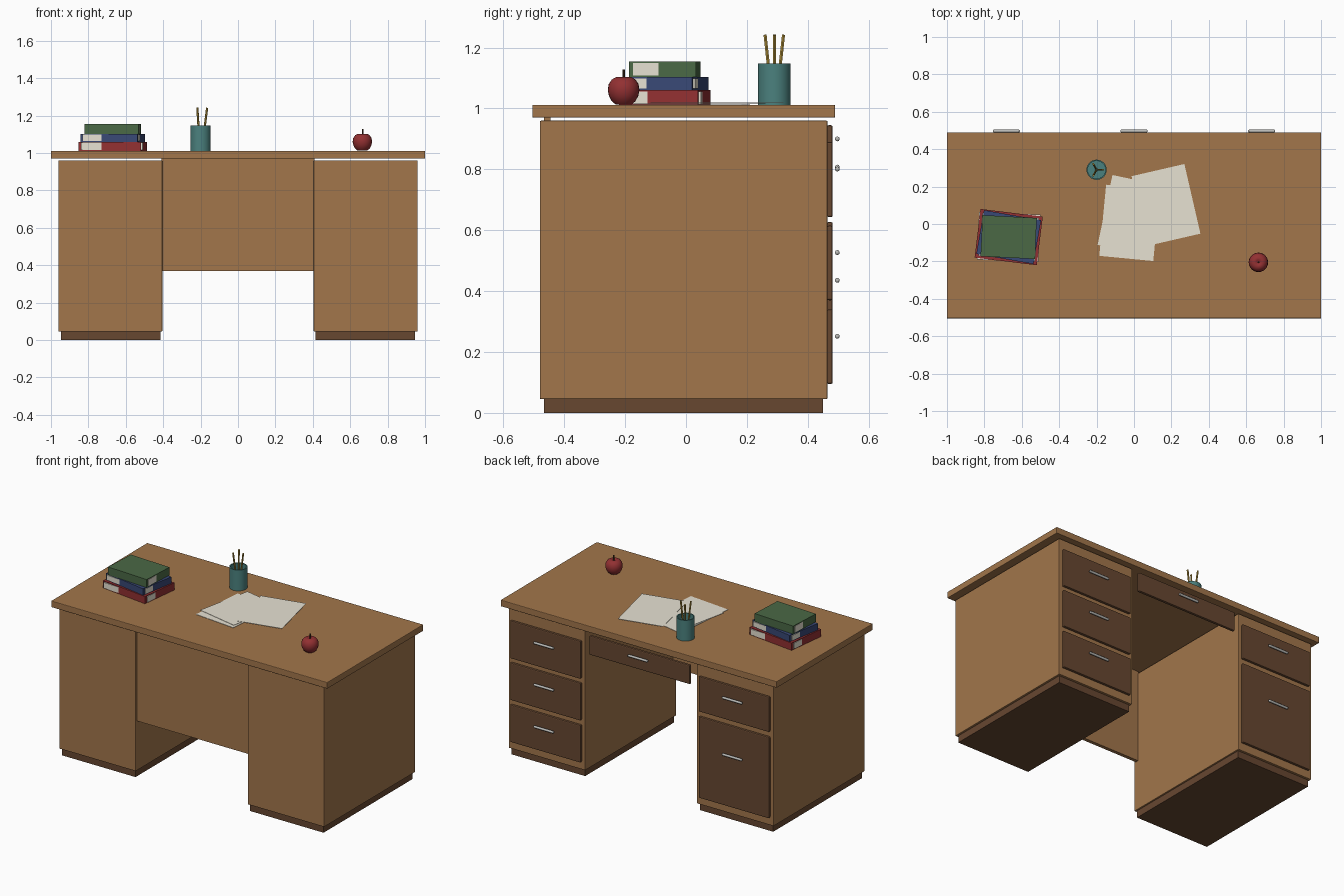
import bpy, bmesh, math
from mathutils import Vector

if "Cube" in bpy.data.objects:
    bpy.data.objects.remove(bpy.data.objects["Cube"])


def mat(name, r, g, b):
    m = bpy.data.materials.new(name)
    m.diffuse_color = (r, g, b, 1)
    m.use_nodes = True
    m.node_tree.nodes["Principled BSDF"].inputs["Base Color"].default_value = m.diffuse_color
    return m


WOOD = mat("oak wood", .36, .18, .07)
DARK = mat("dark wood", .135, .063, .03)
METAL = mat("pale metal", .5, .5, .48)
PAGE = mat("paper white", .80, .76, .65)
RED = mat("deep red", .29, .03, .032)
BLUE = mat("navy blue", .04, .065, .18)
GREEN = mat("forest green", .07, .14, .06)
TEAL = mat("teal", .07, .22, .21)
YELLOW = mat("pencil yellow", .50, .32, .05)
STEM = mat("stem brown", .06, .03, .015)


def finish(name, bm, material, smooth=False):
    bmesh.ops.recalc_face_normals(bm, faces=bm.faces)
    me = bpy.data.meshes.new(name)
    bm.to_mesh(me)
    bm.free()
    ob = bpy.data.objects.new(name, me)
    bpy.context.collection.objects.link(ob)
    me.materials.append(material)
    if smooth:
        bpy.ops.object.select_all(action='DESELECT')
        ob.select_set(True)
        bpy.context.view_layer.objects.active = ob
        bpy.ops.object.shade_smooth_by_angle(angle=math.radians(40))
    return ob


def box(name, x, y, z, material, bevel=0.0, rot=0.0):
    """Box from (min, max) ranges, turned about its own vertical axis."""
    bm = bmesh.new()
    bmesh.ops.create_cube(bm, size=1)
    for v in bm.verts:
        v.co = Vector((v.co.x * (x[1] - x[0]), v.co.y * (y[1] - y[0]), v.co.z * (z[1] - z[0])))
    if bevel:
        bmesh.ops.bevel(bm, geom=bm.edges[:], offset=bevel, segments=2, profile=.5, affect='EDGES')
    ob = finish(name, bm, material)
    ob.location = (sum(x) / 2, sum(y) / 2, sum(z) / 2)
    ob.rotation_euler.z = math.radians(rot)
    return ob


def slab(name, cx, cy, w, d, z, material, rot, bevel=0.0):
    return box(name, (cx - w / 2, cx + w / 2), (cy - d / 2, cy + d / 2), z, material, bevel, rot)


def lathe(name, profile, loc, material, sides=24):
    bm = bmesh.new()
    vs = [bm.verts.new((r, 0, z)) for r, z in profile]
    es = [bm.edges.new(p) for p in zip(vs, vs[1:])]
    bmesh.ops.spin(bm, geom=vs + es, cent=(0, 0, 0), axis=(0, 0, 1),
                   angle=2 * math.pi, steps=sides, use_duplicate=False)
    bmesh.ops.remove_doubles(bm, verts=bm.verts, dist=1e-5)
    ob = finish(name, bm, material, True)
    ob.location = loc
    return ob


def rod(name, a, b, radius, material, sides=8):
    a, b = Vector(a), Vector(b)
    bm = bmesh.new()
    bmesh.ops.create_cone(bm, cap_ends=True, segments=sides, radius1=radius,
                          radius2=radius, depth=(b - a).length)
    ob = finish(name, bm, material, True)
    ob.location = (a + b) / 2
    ob.rotation_euler = (b - a).to_track_quat('Z', 'Y').to_euler()
    return ob


# Desk body
box("desk_top", (-1, 1), (-.505, .49), (.97, 1.012), WOOD, .004)
box("modesty_panel", (-.408, .408), (-.467, -.445), (.37, .971), WOOD)
for side, s in (("left", -1), ("right", 1)):
    box(side + "_pedestal", sorted((s * .405, s * .96)), (-.48, .465), (.045, .96), WOOD, .004)
    box(side + "_plinth", sorted((s * .415, s * .947)), (-.467, .45), (0, .046), DARK)


# Drawer fronts, each with a bar handle above its middle
def drawer(name, cx, half, z0, z1):
    box(name + "_drawer", (cx - half, cx + half), (.463, .482), (z0, z1), DARK, .006)
    hz = (z0 + z1) / 2 + .14 * (z1 - z0)
    ob = rod(name + "_handle", (cx - .072, .497, hz), (cx + .072, .497, hz), .008, METAL, 10)
    bm = bmesh.new()
    bm.from_mesh(ob.data)
    caps = [e for e in bm.edges if e.is_manifold and e.calc_face_angle() > 1.2]
    bmesh.ops.bevel(bm, geom=caps, offset=.005, segments=2, profile=.5, affect='EDGES')
    bm.to_mesh(ob.data)
    bm.free()


drawer("centre", 0, .365, .82, .945)
drawer("right_top", .6825, .255, .643, .89)
drawer("right_middle", .6825, .255, .37, .615)
drawer("right_bottom", .6825, .255, .095, .34)
drawer("left_top", -.6825, .255, .66, .89)
drawer("left_file", -.6825, .255, .095, .627)

# Stack of books: cover block with slightly turned page block
books = (("lower", RED, .335, .262, 1.012, 1.06, -7, 4.5, .98, .97),
         ("middle", BLUE, .31, .238, 1.06, 1.103, -10, 4.5, .98, .97),
         ("upper", GREEN, .29, .22, 1.103, 1.155, -3, 2.5, .995, .93))
for name, m, w, d, z0, z1, rot, turn, kx, ky in books:
    slab(name + "_book_cover", -.67, -.07, w, d, (z0, z1), m, rot)
    slab(name + "_book_pages", -.67, -.07, w * kx, d * ky, (z0 + .005, z1 - .005), PAGE, rot + turn)

# Loose paper sheets
for i, (cx, cy, rot) in enumerate(((-.023, .006, -5.5), (-.013, .045, -12), (.171, .102, 13))):
    z = 1.0125 + i * .0025
    slab("paper_sheet_%d" % (i + 1), cx, cy, .29, .382, (z, z + .002), PAGE, rot)

# Pencil cup and pencils
CX, CY = -.2, .29
lathe("pencil_cup", [(0, 0), (.054, 0), (.054, .136), (.047, .136), (.047, .008), (0, .008)],
      (CX, CY, 1.012), TEAL, 32)
for i in range(3):
    a = i * math.tau / 3
    c, s = math.cos(a), math.sin(a)
    rod("pencil_%d" % (i + 1), (CX + .007 * c, CY + .007 * s, 1.02),
        (CX + .035 * c, CY + .035 * s, 1.242), .0058, YELLOW, 6)

# Apple with stem
lathe("apple", [(0, .006), (.012, .001), (.026, .001), (.039, .012), (.048, .029), (.052, .048),
                (.049, .068), (.039, .083), (.025, .091), (.012, .089), (0, .08)],
      (.665, -.205, 1.012), RED, 24)
rod("apple_stem", (.665, -.205, 1.09), (.668, -.205, 1.128), .004, STEM)
